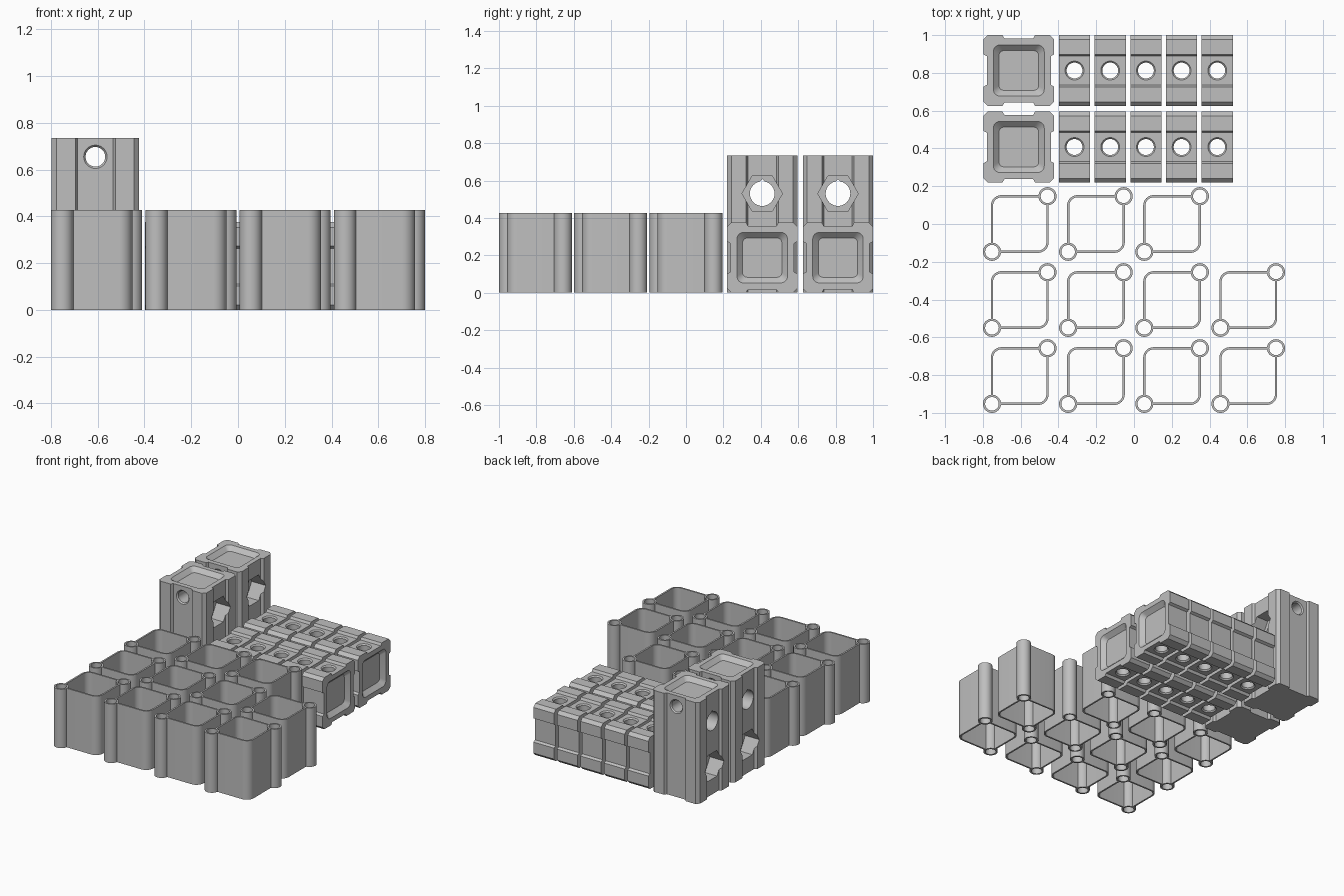
import bpy, bmesh
from math import sin, cos, pi, radians
from mathutils import Vector, Matrix

cube = bpy.data.objects.get("Cube")
if cube:
    bpy.data.objects.remove(cube, do_unlink=True)

grey = bpy.data.materials.new("plain_grey")
grey.use_nodes = True
grey.diffuse_color = (0.52, 0.52, 0.52, 1)
grey.node_tree.nodes["Principled BSDF"].inputs["Base Color"].default_value = (0.52, 0.52, 0.52, 1)


def add_object(name, mesh, matrix=Matrix()):
    obj = bpy.data.objects.new(name, mesh)
    obj.matrix_world = matrix
    bpy.context.scene.collection.objects.link(obj)
    return obj


def finish(bm, name):
    bmesh.ops.recalc_face_normals(bm, faces=bm.faces[:])
    mesh = bpy.data.meshes.new(name)
    bm.to_mesh(mesh)
    bm.free()
    mesh.materials.append(grey)
    return mesh


def loft(sections, name):
    """Closed solid through (height, outline) sections along z."""
    bm = bmesh.new()
    loops = [[bm.verts.new((x, y, z)) for x, y in pts] for z, pts in sections]
    n = len(loops[0])
    for a, b in zip(loops, loops[1:]):
        for i in range(n):
            j = (i + 1) % n
            bm.faces.new((a[i], a[j], b[j], b[i]))
    bm.faces.new(loops[0])
    bm.faces.new(loops[-1])
    return finish(bm, name)


def circle(r, n=32, start=0.0):
    return [(r * cos(start + 2 * pi * i / n), r * sin(start + 2 * pi * i / n)) for i in range(n)]


def rounded_square(half, r, steps=6):
    pts = []
    for q in range(4):
        sx, sy = (1, -1, -1, 1)[q], (1, 1, -1, -1)[q]
        for i in range(steps + 1):
            a = (q + i / steps) * pi / 2
            pts.append((sx * (half - r) + r * cos(a), sy * (half - r) + r * sin(a)))
    return pts


# Square section with bevelled corners and a shallow groove on each side
A, BEVEL, GROOVE = 0.1875, 0.022, 0.018


def grooved_section():
    side = [(-A + BEVEL, A), (-0.086, A), (-0.076, A - GROOVE),
            (0.076, A - GROOVE), (0.086, A), (A - BEVEL, A)]
    pts = []
    for k in range(4):
        rot = Matrix.Rotation(-k * pi / 2, 2)
        pts += [tuple(rot @ Vector(p)) for p in side]
    return pts


def cut(obj, mesh, matrix):
    """Subtract a cutter and bake the result."""
    cutter = add_object("cutter", mesh, matrix)
    cutter.hide_render = True
    mod = obj.modifiers.new("cut", 'BOOLEAN')
    mod.operation, mod.solver, mod.object = 'DIFFERENCE', 'EXACT', cutter
    bpy.context.view_layer.update()
    deps = bpy.context.evaluated_depsgraph_get()
    baked = bpy.data.meshes.new_from_object(obj.evaluated_get(deps))
    obj.modifiers.clear()
    obj.data = baked
    bpy.data.objects.remove(cutter, do_unlink=True)


ALONG_X = Matrix.Rotation(pi / 2, 4, 'Y')
ALONG_Y = Matrix.Rotation(pi / 2, 4, 'X')


def countersunk_cutter():
    floor = A - GROOVE
    wide, bore = circle(0.05), circle(0.042)
    return loft([(-0.3, wide), (-floor, wide), (-floor + 0.009, bore),
                 (floor - 0.009, bore), (floor, wide), (0.3, wide)], "hole_cutter")


def pocket_cutter():
    return loft([(-0.03, rounded_square(0.105, 0.025)), (0, rounded_square(0.135, 0.035)),
                 (0.05, rounded_square(0.135, 0.035))], "pocket_cutter")


def block(name, length):
    """Grooved bar standing on its end with a shallow pocket on top."""
    pts = grooved_section()
    obj = add_object(name, loft([(0, pts), (length, pts)], name))
    cut(obj, pocket_cutter(), Matrix.Translation((0, 0, length)))
    return obj


def smooth(obj):
    bpy.ops.object.select_all(action='DESELECT')
    obj.select_set(True)
    bpy.context.view_layer.objects.active = obj
    bpy.ops.object.shade_smooth_by_angle(angle=radians(30))


# Tall towers: cross hole near the top, two bolt holes with hexagonal nut recesses
ROWS = (0.4075, 0.8125)
TALL = 0.735
tower = block("tower_1", TALL)
cut(tower, countersunk_cutter(), Matrix.Translation((0, 0, 0.655)) @ ALONG_Y)
drop = [(-y, x) for x, y in circle(0.066)]
drop[0] = (0, 0.077)
hexagon = circle(0.108, 6)
for side, z in ((1, 0.53), (-1, 0.205)):
    # local y of the cutter points up, its axis runs along x
    frame = Matrix.Translation((0, 0, z)) @ Matrix(((0, 0, side, 0), (side, 0, 0, 0), (0, 1, 0, 0), (0, 0, 0, 1)))
    cut(tower, loft([(-0.3, drop), (0.3, drop)], "bolt_cutter"), frame)
    cut(tower, loft([(0.075, hexagon), (0.3, hexagon)], "nut_cutter"), frame)
smooth(tower)
tower.location = (-0.61, ROWS[0], 0)
add_object("tower_2", tower.data, Matrix.Translation((-0.61, ROWS[1], 0)))

# Short blocks lying on their sides in two rows of five
THICK = 0.165
short = block("short_block_1", THICK)
cut(short, countersunk_cutter(), Matrix.Translation((0, 0, THICK / 2)) @ ALONG_X)
smooth(short)
places = [(-0.315 + 0.189 * i - THICK / 2, y, A) for y in ROWS for i in range(5)]
short.matrix_world = Matrix.Translation(places[0]) @ ALONG_X
for i, p in enumerate(places[1:], 2):
    add_object(f"short_block_{i}", short.data, Matrix.Translation(p) @ ALONG_X)

# Open sleeves: thin square wall with a tube on two opposite corners
HALF, TUBE, WALL, HIGH, ROUND = 0.147, 0.048, 0.012, 0.427, 0.05


def strip(bm, outer, inner, closed):
    """Thin upright wall between two matching outlines."""
    rows = [[bm.verts.new((x, y, z)) for x, y in pts]
            for pts, z in ((outer, 0), (outer, HIGH), (inner, HIGH), (inner, 0))]
    n = len(outer)
    for i in range(n if closed else n - 1):
        j = (i + 1) % n
        for k in range(4):
            a, b = rows[k], rows[(k + 1) % 4]
            bm.faces.new((a[i], a[j], b[j], b[i]))
    if not closed:
        for i in (0, -1):
            bm.faces.new([r[i] for r in rows])


def wall_line(d, turn):
    stop = HALF - TUBE + WALL / 2
    pts = [(-HALF - d, -stop)]
    for i in range(9):
        a = pi - i * pi / 16
        pts.append((-HALF + ROUND + (ROUND + d) * cos(a), HALF - ROUND + (ROUND + d) * sin(a)))
    pts.append((stop, HALF + d))
    return [(turn * x, turn * y) for x, y in pts]


bm = bmesh.new()
for turn in (1, -1):
    strip(bm, wall_line(WALL / 2, turn), wall_line(-WALL / 2, turn), False)
    rings = [[(x + turn * HALF, y + turn * HALF) for x, y in circle(r)] for r in (TUBE, TUBE - WALL)]
    strip(bm, *rings, True)
sleeve_mesh = finish(bm, "sleeve")

spots = [(-0.605 + 0.4033 * i, -0.805 + 0.4025 * j, 0)
         for j in range(3) for i in range(4) if (i, j) != (3, 2)]
for i, p in enumerate(spots, 1):
    sleeve = add_object(f"sleeve_{i}", sleeve_mesh, Matrix.Translation(p))
    if i == 1:
        smooth(sleeve)
